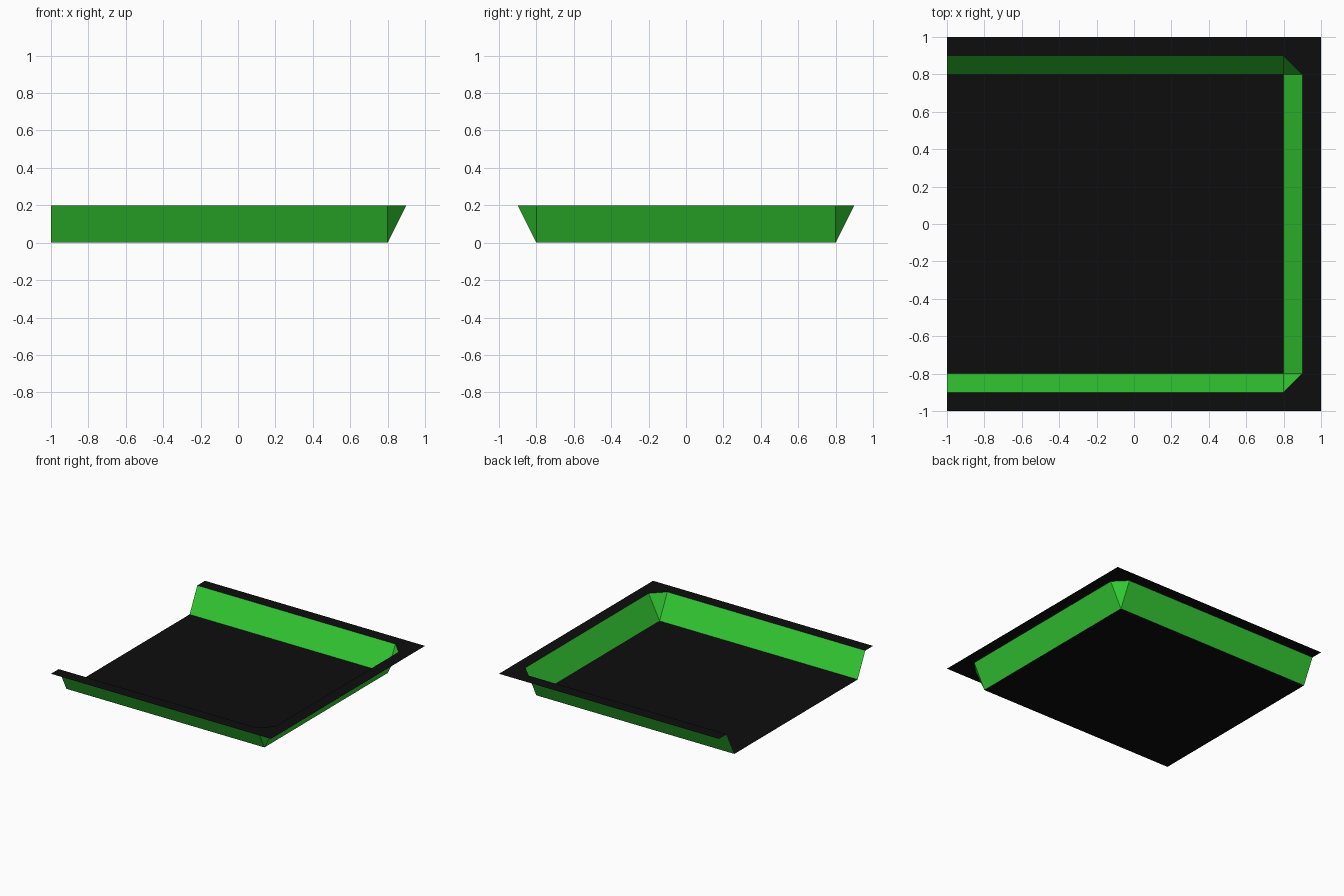
import bpy
import bmesh
from mathutils import Vector

if "Cube" in bpy.data.objects:
    bpy.data.objects.remove(bpy.data.objects["Cube"])

OPEN_X = -1.0   # open edge of the tray
BASE = 0.8      # edge of the floor
TOP = 0.9       # edge of the wall top
OUT = 1.0       # outer edge of the rim
H = 0.2         # rim height


def material(name, rgb):
    m = bpy.data.materials.new(name)
    m.diffuse_color = (*rgb, 1.0)
    m.use_nodes = True
    m.node_tree.nodes["Principled BSDF"].inputs["Base Color"].default_value = m.diffuse_color
    return m


black = material("black", (0.004, 0.004, 0.004))
green = material("green", (0.035, 0.62, 0.035))


def sheet(name, faces, mat, mirror=True):
    """Flat faces turned upwards; optionally mirrored across y = 0."""
    bm = bmesh.new()
    for points in faces:
        f = bm.faces.new([bm.verts.new(Vector(p)) for p in points])
        f.normal_update()
        if f.normal.z < 0:
            f.normal_flip()
    bmesh.ops.remove_doubles(bm, verts=bm.verts, dist=1e-5)
    me = bpy.data.meshes.new(name)
    bm.to_mesh(me)
    bm.free()
    me.materials.append(mat)
    ob = bpy.data.objects.new(name, me)
    bpy.context.collection.objects.link(ob)
    if mirror:
        mod = ob.modifiers.new("mirror", 'MIRROR')
        mod.use_axis = (False, True, False)
    return ob


# Floor panel
sheet("floor", [[(OPEN_X, -BASE, 0), (BASE, -BASE, 0),
                 (BASE, BASE, 0), (OPEN_X, BASE, 0)]], black, mirror=False)

# Sloping walls: side, corner triangle, half of the end wall
sheet("sloped_walls", [
    [(OPEN_X, BASE, 0), (BASE, BASE, 0), (BASE, TOP, H), (OPEN_X, TOP, H)],
    [(BASE, BASE, 0), (TOP, BASE, H), (BASE, TOP, H)],
    [(BASE, 0, 0), (TOP, 0, H), (TOP, BASE, H), (BASE, BASE, 0)],
], green)

# Flat rim: side strip, corner, half of the end strip
sheet("rim", [
    [(OPEN_X, TOP, H), (BASE, TOP, H), (BASE, OUT, H), (OPEN_X, OUT, H)],
    [(BASE, TOP, H), (TOP, BASE, H), (OUT, BASE, H), (OUT, OUT, H), (BASE, OUT, H)],
    [(TOP, 0, H), (OUT, 0, H), (OUT, BASE, H), (TOP, BASE, H)],
], black)
